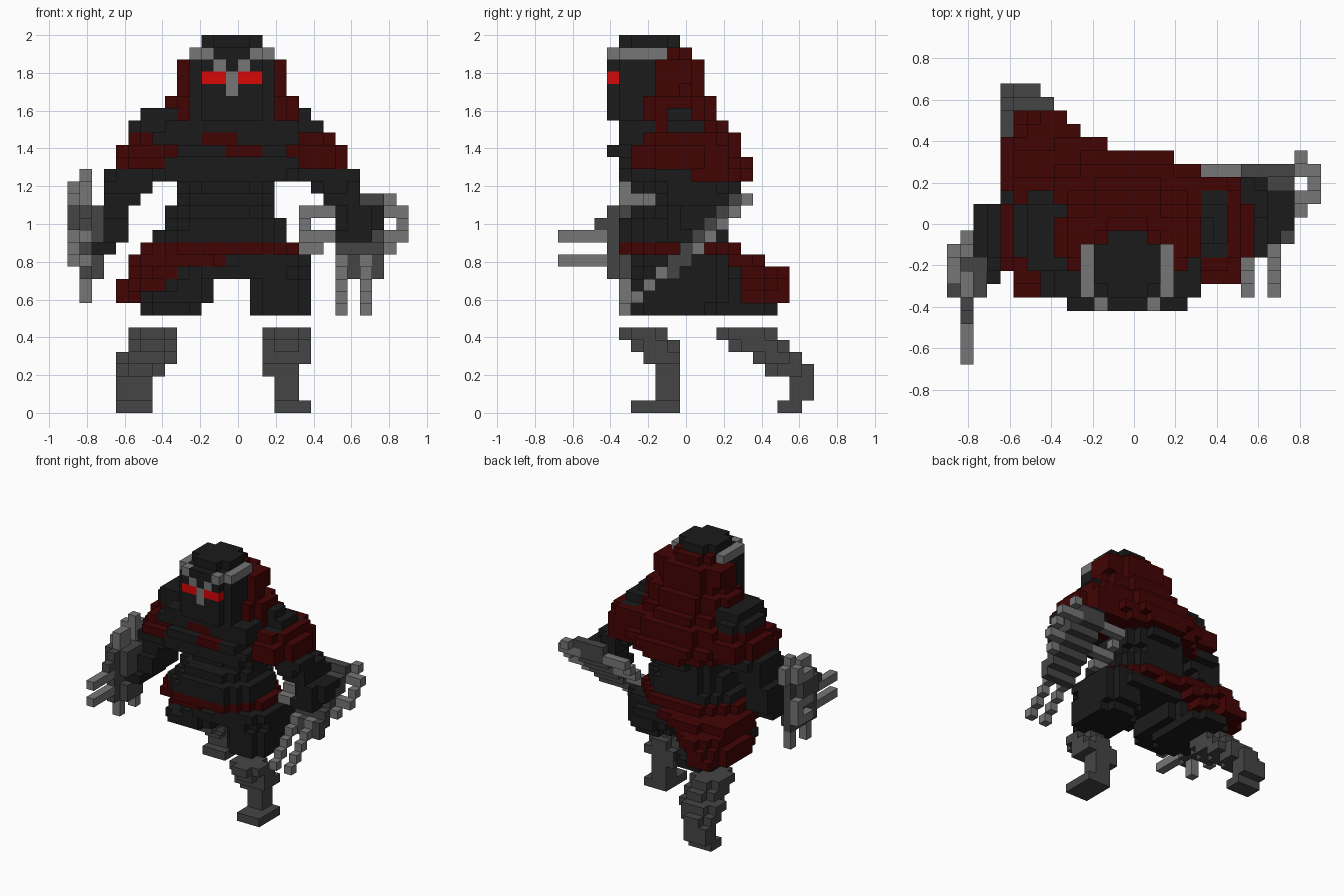
import bpy
import bmesh
from mathutils import Vector

cube = bpy.data.objects.get("Cube")
if cube:
    bpy.data.objects.remove(cube, do_unlink=True)

UNIT = 2 / 31                      # edge of one block
ORIGIN = Vector((14, 10.5, 0))     # block coordinates of the world origin
cells = {}                         # block -> part name; later parts replace earlier ones


def material(name, red, green, blue):
    mat = bpy.data.materials.new(name)
    mat.use_nodes = True
    mat.diffuse_color = (red, green, blue, 1)
    mat.node_tree.nodes["Principled BSDF"].inputs["Base Color"].default_value = (red, green, blue, 1)
    return mat


charcoal = material("charcoal", .011, .011, .011)
dark_red = material("dark red", .055, .001, .001)
bright_red = material("bright red", .68, .002, .002)
steel = material("steel grey", .18, .18, .18)
iron = material("iron grey", .06, .06, .06)
part_materials = {}


def box(part, mat, xs, ys, zs):
    """Fill a block range; each range is (start, end)."""
    part_materials[part] = mat
    for x in range(*xs):
        for y in range(*ys):
            for z in range(*zs):
                cells[x, y, z] = part


def stack(part, mat, base, layers, power):
    """Pile rounded layers (x start, x end, y start, y end) upward from base."""
    part_materials[part] = mat
    for z, (xa, xb, ya, yb) in enumerate(layers, base):
        for x in range(xa, xb):
            for y in range(ya, yb):
                u = abs(2 * x + 1 - xa - xb) / (xb - xa)
                v = abs(2 * y + 1 - ya - yb) / (yb - ya)
                if u ** power + v ** power <= 1:
                    cells[x, y, z] = part


# Legs: one stepping back, one forward
stack("rear_leg", iron, 0, [(4, 7, 18, 20), (4, 7, 19, 21), (4, 7, 19, 21), (4, 8, 17, 21),
                            (4, 9, 16, 20), (5, 9, 14, 19), (5, 9, 13, 18)], 2.1)
stack("front_leg", iron, 0, [(17, 20, 6, 10), (17, 19, 8, 10), (17, 19, 8, 10), (16, 19, 8, 10),
                             (16, 20, 7, 10), (16, 20, 6, 10), (16, 20, 5, 9)], 2.1)

# Skirt sweeping over the rear thigh
stack("skirt", dark_red, 9, [(4, 9, 10, 19), (4, 10, 10, 19), (5, 11, 8, 19),
                             (5, 15, 6, 17), (6, 19, 5, 15)], 2.1)
box("skirt", dark_red, (4, 6), (12, 17), (9, 11))
box("skirt", dark_red, (5, 9), (12, 16), (11, 13))

# Thighs and pelvis
stack("rear_thigh", charcoal, 8, [(6, 11, 9, 18), (6, 12, 7, 15), (8, 12, 7, 15)], 2.7)
stack("front_thigh", charcoal, 8, [(15, 20, 6, 13), (15, 20, 6, 14), (15, 20, 6, 14)], 2.7)
stack("pelvis", charcoal, 11, [(9, 20, 6, 15), (13, 20, 6, 14)], 2.7)

# Waist
stack("waist", charcoal, 14, [(7, 18, 5, 14), (8, 18, 5, 14), (8, 17, 6, 14),
                              (9, 17, 8, 14), (9, 17, 6, 15)], 2.4)

# Hooded cape
stack("cape", dark_red, 19, [(7, 20, 7, 16), (6, 21, 6, 16), (6, 21, 6, 15), (6, 21, 6, 15),
                             (8, 19, 6, 14), (8, 19, 6, 13), (8, 19, 6, 13), (9, 18, 6, 12),
                             (9, 18, 7, 12), (9, 18, 7, 12), (11, 16, 7, 11)], 2)

# Chest and scarf
stack("chest", charcoal, 19, [(7, 19, 5, 9), (8, 19, 5, 9), (9, 18, 4, 8),
                              (7, 19, 5, 8), (8, 19, 5, 8)], 4)
box("scarf", dark_red, (11, 14), (5, 6), (22, 23))
box("scarf", dark_red, (13, 16), (4, 6), (21, 22))

# Right arm
stack("right_arm", charcoal, 13, [(2, 4, 6, 11), (2, 5, 7, 12), (2, 5, 7, 12), (2, 5, 8, 12),
                                  (3, 6, 8, 12), (3, 7, 7, 12), (3, 8, 7, 13)], 3)
stack("right_pauldron", dark_red, 20, [(4, 9, 5, 14), (4, 9, 6, 14), (5, 9, 7, 13)], 2)
stack("right_shoulder", charcoal, 23, [(5, 9, 7, 13), (6, 9, 7, 12)], 3)

# Left arm, hanging
stack("left_arm", charcoal, 14, [(22, 25, 9, 13)] + [(22, 26, 9, 14)] * 2 +
      [(21, 24, 9, 14), (20, 24, 8, 14), (19, 24, 8, 11)], 2.6)
stack("left_pauldron", dark_red, 20, [(18, 23, 6, 14), (18, 23, 6, 14), (18, 22, 7, 14)], 2)
box("left_pauldron", dark_red, (18, 22), (11, 14), (19, 20))
box("left_shoulder", charcoal, (19, 21), (8, 13), (22, 23))
box("left_shoulder", charcoal, (19, 21), (9, 12), (23, 24))
box("left_shoulder", charcoal, (19, 20), (9, 11), (24, 25))

# Head and cap
stack("head", charcoal, 23, [(10, 17, 5, 10)] + [(10, 17, 4, 10)] * 5 + [(11, 16, 4, 10)], 3)
stack("cap", charcoal, 30, [(11, 16, 5, 10)], 2.2)

# Metal headband, nose guard and glowing eyes
for side in (10, 16):
    box("headband", steel, (side, side + 1), (5, 9), (29, 30))
for side in (11, 15):
    box("headband", steel, (side, side + 1), (4, 5), (29, 30))
for side in (12, 14):
    box("nose_guard", steel, (side, side + 1), (4, 5), (28, 29))
box("eyes", bright_red, (11, 16), (4, 5), (27, 28))
box("nose_guard", steel, (13, 14), (4, 5), (26, 28))

# Right gauntlet: plate, spikes and two forward claws
box("right_gauntlet", iron, (1, 2), (4, 9), (11, 17))
box("right_gauntlet", iron, (1, 2), (3, 4), (15, 16))
box("right_gauntlet", iron, (0, 1), (5, 8), (15, 17))
box("right_gauntlet", iron, (2, 3), (5, 8), (11, 13))
box("right_gauntlet", iron, (2, 3), (5, 8), (14, 17))
for y in (5, 8):
    box("right_spikes", steel, (1, 2), (y, y + 2), (17, 19))
    box("right_spikes", steel, (1, 2), (y, y + 1), (9, 11))
box("right_spikes", steel, (1, 2), (8, 9), (19, 20))
for z in (12, 14, 17):
    box("right_spikes", steel, (0, 1), (6, 9), (z, z + 1))
for z in (13, 18):
    box("right_spikes", steel, (0, 1), (8, 9), (z, z + 1))
for z in (12, 14):
    box("right_claws", steel, (1, 2), (0, 4), (z, z + 1))

# Left gauntlet: plate slanting down and forward, side rings and two claws
for y in range(9, 15):
    box("left_gauntlet", iron, (22, 26), (y, y + 1), (y + 2, y + 4))
for x, y in ((19, 14), (20, 14), (21, 14), (19, 13), (19, 12), (20, 12), (21, 12),
             (19, 11), (20, 11), (25, 14), (26, 15), (26, 14), (27, 14), (27, 13),
             (27, 12), (26, 12), (26, 11)):
    box("left_spikes", steel, (x, x + 1), (y, y + 1), (y + 2, y + 3))
for x in (22, 24):
    for y in range(5, 10):
        box("left_claws", steel, (x, x + 1), (y, y + 1), (y + 3, y + 4))

# Turn every part into a mesh of its exposed block faces
AXES = [Vector(axis) for axis in ((1, 0, 0), (0, 1, 0), (0, 0, 1))]
for part, mat in part_materials.items():
    bm = bmesh.new()
    for cell in [c for c, owner in cells.items() if owner == part]:
        centre = Vector(cell) + Vector((.5, .5, .5)) - ORIGIN
        for n in range(3):
            for sign in (-1, 1):
                normal = AXES[n] * sign
                if tuple(int(v) for v in Vector(cell) + normal) in cells:
                    continue
                a, b = AXES[(n + 1) % 3] * sign, AXES[(n + 2) % 3]
                corners = (-a - b, a - b, a + b, b - a)
                bm.faces.new([bm.verts.new((centre + (normal + c) / 2) * UNIT) for c in corners])
    bmesh.ops.remove_doubles(bm, verts=bm.verts, dist=UNIT / 50)
    mesh = bpy.data.meshes.new(part)
    bm.to_mesh(mesh)
    bm.free()
    mesh.materials.append(mat)
    bpy.context.collection.objects.link(bpy.data.objects.new(part, mesh))
